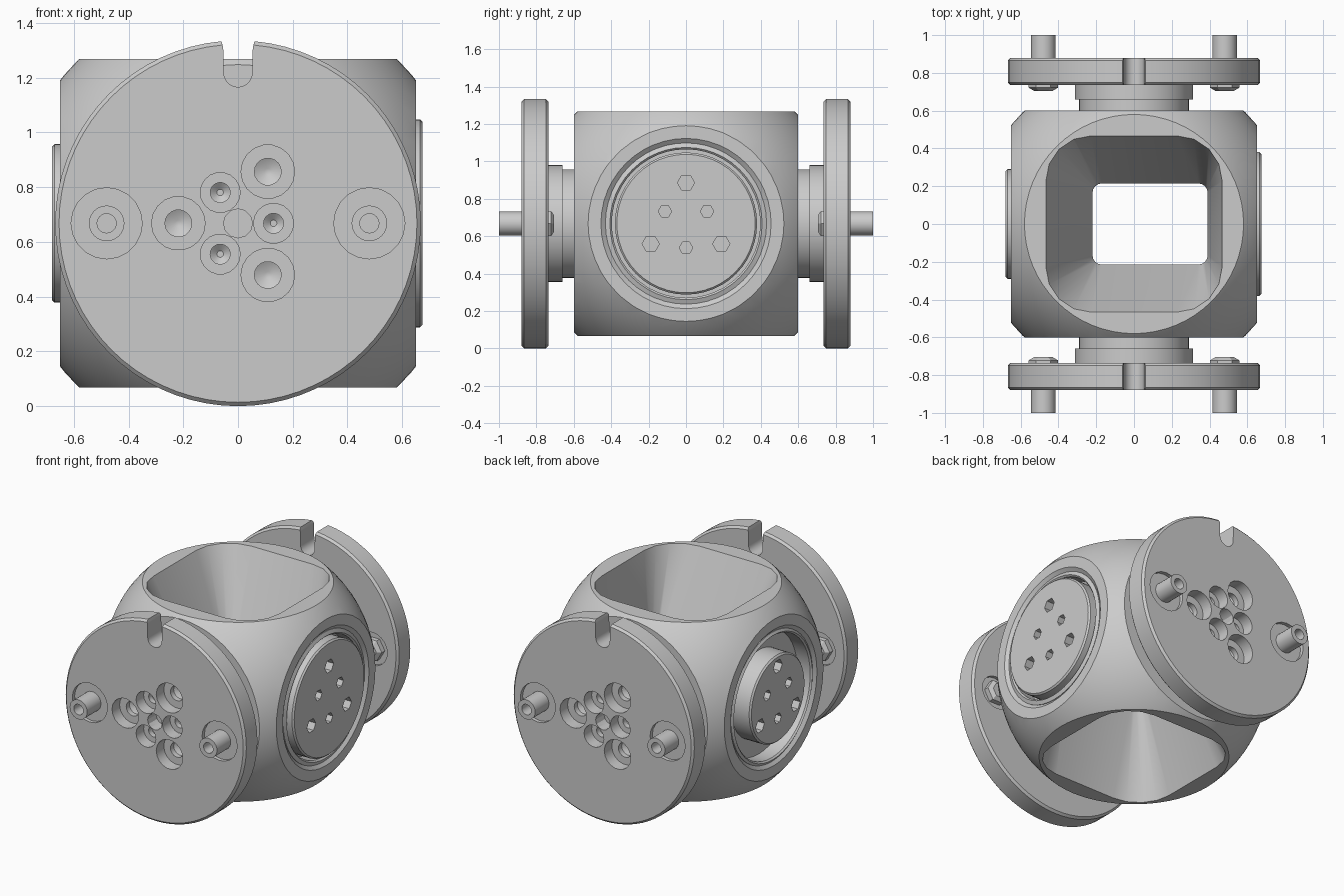
import bpy, bmesh
from math import pi, sin, cos, radians
from mathutils import Matrix

if "Cube" in bpy.data.objects:
    bpy.data.objects.remove(bpy.data.objects["Cube"])

CZ = 0.668  # height of the body centre


def side(turn):
    """Local z points outward, local y up; turn 0 = front, 90 = right, 180 = back, 270 = left."""
    return (Matrix.Translation((0, 0, CZ)) @ Matrix.Rotation(radians(turn), 4, 'Z')
            @ Matrix.Rotation(pi / 2, 4, 'X'))


def loft(bm, rings, cap=True):
    """Skin a list of point rings; closed by end caps or back onto the first ring."""
    vs = [[bm.verts.new(p) for p in r] for r in rings]
    pairs = list(zip(vs, vs[1:])) + ([] if cap else [(vs[-1], vs[0])])
    for a, b in pairs:
        for i in range(len(a)):
            j = (i + 1) % len(a)
            bm.faces.new((a[i], a[j], b[j], b[i]))
    if cap:
        bm.faces.new(vs[0])
        bm.faces.new(vs[-1])


def lathe(bm, profile, n=48, x=0.0, y=0.0, cap=True):
    loft(bm, [[(x + r * cos(2 * pi * i / n), y + r * sin(2 * pi * i / n), z)
               for i in range(n)] for r, z in profile], cap)


def finish(name, bm, matrix=Matrix()):
    bmesh.ops.recalc_face_normals(bm, faces=bm.faces)
    me = bpy.data.meshes.new(name)
    bm.to_mesh(me)
    bm.free()
    me.transform(matrix)
    ob = bpy.data.objects.new(name, me)
    bpy.context.collection.objects.link(ob)
    return ob


def boolean(ob, cutter, op='DIFFERENCE'):
    m = ob.modifiers.new(op, 'BOOLEAN')
    m.operation, m.object, m.solver = op, cutter, 'EXACT'
    bpy.context.view_layer.objects.active = ob
    bpy.ops.object.modifier_apply(modifier=m.name)
    bpy.data.objects.remove(cutter)


def smooth(ob):
    bpy.ops.object.select_all(action='DESELECT')
    ob.select_set(True)
    bpy.context.view_layer.objects.active = ob
    bpy.ops.object.shade_smooth_by_angle(angle=radians(30))


def bolt_pattern(start):
    """Three outer and three inner hole positions, alternating every 60 degrees."""
    for k in range(6):
        a = radians(start + 60 * k)
        r = 0.13 if k % 2 else 0.218
        yield r * cos(a), r * sin(a), bool(k % 2)


def rounded_rect(cx, cy, hx, hy, r, z, n=5):
    pts = []
    for q, (sx, sy) in enumerate([(1, 1), (-1, 1), (-1, -1), (1, -1)]):
        for i in range(n):
            a = pi / 2 * (q + i / (n - 1))
            pts.append((cx + sx * (hx - r) + r * cos(a), cy + sy * (hy - r) + r * sin(a), z))
    return pts


# body: sphere trimmed by a box
bm = bmesh.new()
bmesh.ops.create_uvsphere(bm, u_segments=64, v_segments=40, radius=0.835)
body = finish("body", bm, Matrix.Translation((0, 0, CZ)))
bm = bmesh.new()
bmesh.ops.create_cube(bm, size=1.0, matrix=Matrix.Diagonal((1.3, 1.2, 1.2, 1)))
boolean(body, finish("trim_box", bm, Matrix.Translation((0, 0, CZ))), 'INTERSECT')

# vertical opening, pinched at mid height
bm = bmesh.new()
mouth, neck = (0.0, 0.0, 0.467, 0.467, 0.24), (0.085, 0.0, 0.305, 0.215, 0.05)
wide = [m + (m - k) * 0.05 for m, k in zip(mouth, neck)]
loft(bm, [rounded_rect(*wide, -0.63), rounded_rect(*neck, 0.0), rounded_rect(*wide, 0.63)])
boolean(body, finish("opening_cutter", bm, Matrix.Translation((0, 0, CZ))))

# round sockets on the four sides
for turn in (0, 90, 180, 270):
    face = 0.65 if turn % 180 else 0.6
    bm = bmesh.new()
    lathe(bm, [(0.43, face - 0.11), (0.43, face - 0.02), (0.455, face), (0.455, face + 0.1)])
    boolean(body, finish("socket_cutter", bm, side(turn)))
smooth(body)

# side discs with hex sockets: wide on the right, narrow on the left
for name, turn, rad, top in (("right_disc", 90, 0.38, 0.675), ("left_disc", 270, 0.29, 0.68)):
    bm = bmesh.new()
    lathe(bm, [(rad, 0.52), (rad, top - 0.01), (rad - 0.01, top)])
    disc = finish(name, bm, side(turn))
    bm = bmesh.new()
    for x, y, inner in bolt_pattern(90):
        r = 0.036 if inner else 0.046
        lathe(bm, [(r, top - 0.07), (r, top + 0.05)], 6, x, y)
    boolean(disc, finish("hex_cutter", bm, side(turn)))
    smooth(disc)

# retaining rings in the side sockets
for name, turn, r0 in (("right_ring", 90, 0.397), ("left_ring", 270, 0.405)):
    bm = bmesh.new()
    lathe(bm, [(r0, 0.53), (r0, 0.635), (r0 + 0.01, 0.645), (0.431, 0.635), (0.431, 0.53)],
          cap=False)
    smooth(finish(name, bm, side(turn)))

# flanges on the front and back
for label, turn in (("front", 0), ("back", 180)):
    m = side(turn)

    # stepped hub
    bm = bmesh.new()
    lathe(bm, [(0.29, 0.48), (0.29, 0.66), (0.313, 0.66), (0.313, 0.74)])
    smooth(finish(label + "_hub", bm, m))

    # plate
    bm = bmesh.new()
    lathe(bm, [(0.654, 0.735), (0.668, 0.749), (0.668, 0.866), (0.654, 0.88)], 72)
    plate = finish(label + "_plate", bm, m)

    # top notch, stepped bolt holes, centre hole and pin recesses
    bm = bmesh.new()
    notch = [(0.052 * cos(a), 0.55 + 0.052 * sin(a)) for a in
             [pi + pi * i / 10 for i in range(11)]]
    notch += [(0.054, 0.64), (0.066, 0.69), (-0.066, 0.69), (-0.054, 0.64)]
    loft(bm, [[(x, y, z) for x, y in notch] for z in (0.7, 0.95)])
    for x, y, inner in bolt_pattern(180):
        r = 0.073 if inner else 0.098
        lathe(bm, [(0.012, 0.745), (r * 0.5, 0.765), (r * 0.5, 0.8), (r, 0.8), (r, 0.93)],
              18, x, y)
    lathe(bm, [(0.053, 0.79), (0.053, 0.93)], 12)
    for x in (-0.48, 0.48):
        lathe(bm, [(0.13, 0.855), (0.13, 0.93)], 20, x)
        lathe(bm, [(0.11, 0.69), (0.11, 0.755)], 20, x)
    boolean(plate, finish("plate_cutter", bm, m))
    smooth(plate)

    # hollow-ended pins with hex heads behind the plate
    for i, x in enumerate((-0.48, 0.48)):
        bm = bmesh.new()
        lathe(bm, [(0.065, 0.72), (0.065, 1.0), (0.035, 1.0), (0.035, 0.9)], 24, x)
        lathe(bm, [(0.05, 0.705), (0.078, 0.722), (0.078, 0.77)], 6, x)
        smooth(finish(f"{label}_pin_{i + 1}", bm, m))
